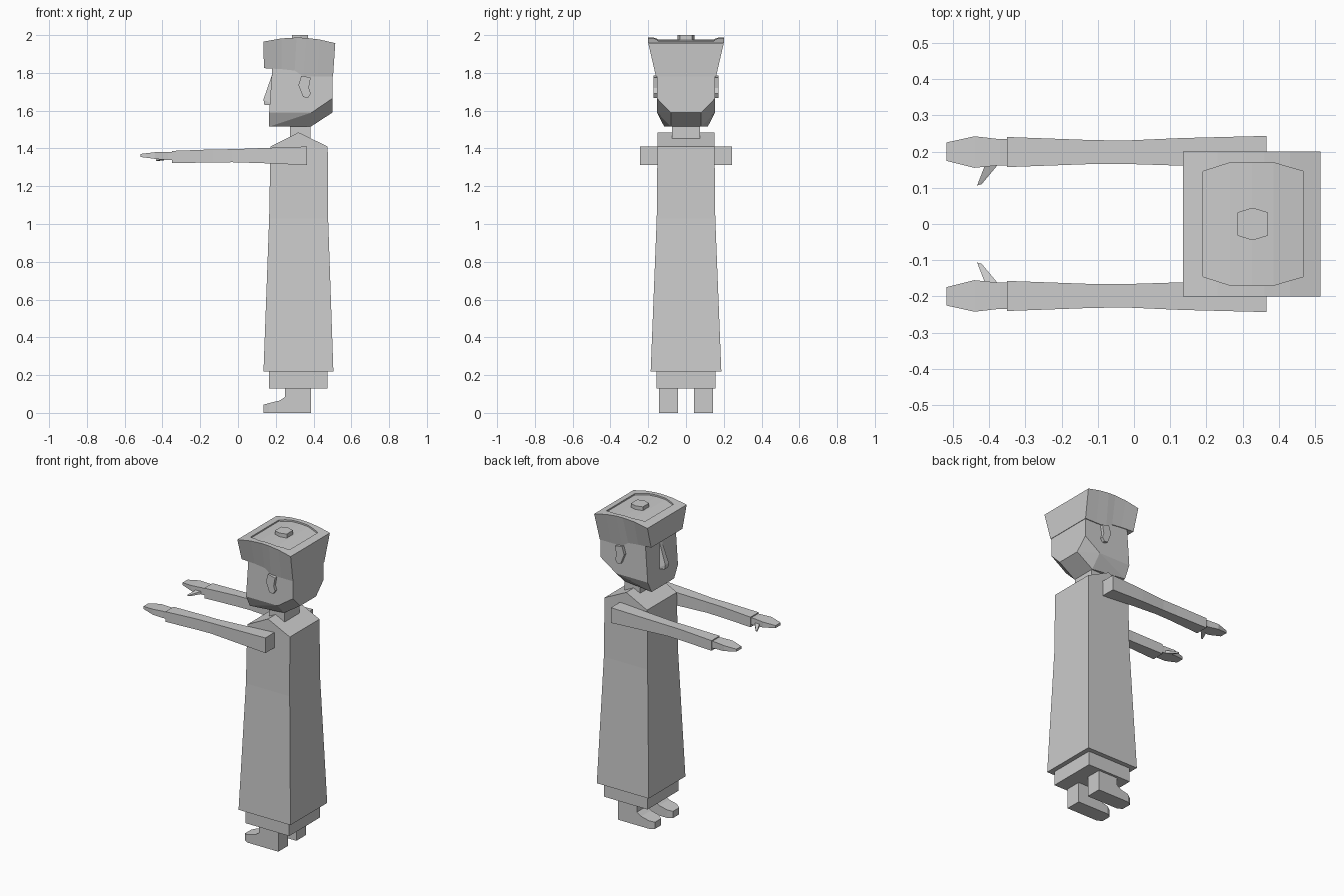
import bpy, bmesh

if "Cube" in bpy.data.objects:
    bpy.data.objects.remove(bpy.data.objects["Cube"])

grey = bpy.data.materials.new("plain_grey")
grey.use_nodes = True
grey.diffuse_color = (0.6, 0.6, 0.6, 1)
grey.node_tree.nodes["Principled BSDF"].inputs["Base Color"].default_value = (0.6, 0.6, 0.6, 1)


def finish(name, bm):
    bmesh.ops.recalc_face_normals(bm, faces=bm.faces)
    mesh = bpy.data.meshes.new(name)
    bm.to_mesh(mesh)
    bm.free()
    mesh.materials.append(grey)
    ob = bpy.data.objects.new(name, mesh)
    bpy.context.scene.collection.objects.link(ob)
    return ob


def loft(name, rings):
    """Skin a row of equal rings of points and cap both ends."""
    bm = bmesh.new()
    rows = [[bm.verts.new(p) for p in ring] for ring in rings]
    n = len(rows[0])
    for a, b in zip(rows, rows[1:]):
        for i in range(n):
            j = (i + 1) % n
            bm.faces.new((a[i], a[j], b[j], b[i]))
    bm.faces.new(rows[0])
    bm.faces.new(rows[-1])
    return finish(name, bm)


def hull(name, points):
    bm = bmesh.new()
    for p in points:
        bm.verts.new(p)
    bmesh.ops.convex_hull(bm, input=bm.verts)
    bmesh.ops.dissolve_limit(bm, angle_limit=0.01, verts=bm.verts, edges=bm.edges)
    return finish(name, bm)


def slab(x0, x1, y, z):
    """Level ring, symmetric in y."""
    return [(x0, -y, z), (x1, -y, z), (x1, y, z), (x0, y, z)]


def section(x, y0, y1, z0, z1):
    """Upright ring across x."""
    return [(x, y0, z0), (x, y1, z0), (x, y1, z1), (x, y0, z1)]


def side_prism(name, profile, y0, y1):
    return loft(name, [[(x, y, z) for x, z in profile] for y in (y0, y1)])


# Robe with a ridged shoulder line, and the skirt below it
loft("robe", [slab(0.135, 0.505, 0.187, 0.22), slab(0.165, 0.477, 0.155, 1.03),
              slab(0.172, 0.475, 0.151, 1.41)])
side_prism("shoulders", [(0.172, 1.41), (0.32, 1.485), (0.475, 1.41)], -0.151, 0.151)
loft("underskirt", [slab(0.165, 0.475, 0.157, 0.13), slab(0.165, 0.475, 0.157, 0.23)])
loft("neck", [slab(0.275, 0.385, 0.075, 1.43), slab(0.275, 0.385, 0.075, 1.54)])

# Head with chamfered jaw
head_points = []
for s in (-1, 1):
    head_points += [(0.182, s * 0.154, 1.83), (0.5, s * 0.154, 1.83),
                    (0.168, s * 0.154, 1.63), (0.165, s * 0.154, 1.59),
                    (0.39, s * 0.154, 1.59), (0.5, s * 0.154, 1.665),
                    (0.165, s * 0.115, 1.515), (0.385, s * 0.08, 1.515),
                    (0.5, s * 0.08, 1.59)]
hull("head", head_points)
hull("nose", [(0.18, -0.012, 1.79), (0.18, 0.012, 1.79),
              (0.135, -0.018, 1.66), (0.135, 0.018, 1.66),
              (0.14, -0.018, 1.63), (0.14, 0.018, 1.63),
              (0.19, -0.035, 1.63), (0.19, 0.035, 1.63)])


# Hat: flared sides, arched top with a sunken panel and a button
def arch(x):
    return 1.987 - 0.7 * (x - 0.31) ** 2


rings = []
for xb, zb, xt in [(0.137, 1.825, 0.135), (0.23, 1.82, 0.23), (0.3, 1.812, 0.31),
                   (0.345, 1.782, 0.36), (0.42, 1.78, 0.43), (0.503, 1.78, 0.515)]:
    rings.append([(xb, -0.159, zb), (xb, 0.159, zb), (xt, 0.2, arch(xt)), (xt, -0.2, arch(xt))])
hat = loft("hat", rings)
cutter = loft("panel_cutter", [section(x, -w, w, arch(x) - 0.01, 2.1) for x, w in
                               [(0.19, 0.145), (0.265, 0.169), (0.325, 0.17),
                                (0.385, 0.169), (0.468, 0.145)]])
cutter.hide_render = True
cut = hat.modifiers.new("panel", "BOOLEAN")
cut.operation, cut.object, cut.solver = "DIFFERENCE", cutter, "EXACT"
bpy.context.view_layer.objects.active = hat
bpy.ops.object.modifier_apply(modifier="panel")
bpy.data.objects.remove(cutter)
button = [(0.285, 0.032), (0.327, 0.045), (0.37, 0.032),
          (0.37, -0.032), (0.327, -0.045), (0.285, -0.032)]
loft("hat_button", [[(x, y, z) for x, y in button] for z in (1.96, 2.0)])

# Paired parts on the two sides
for s, side in ((-1, "near"), (1, "far")):
    side_prism("ear_" + side, [(0.335, 1.785), (0.385, 1.775), (0.375, 1.72), (0.385, 1.69),
                               (0.37, 1.668), (0.345, 1.672), (0.32, 1.735)], s * 0.14, s * 0.173)
    loft("arm_" + side, [section(x, s * y0, s * y1, z0, z1) for x, y0, y1, z0, z1 in
                         [(0.365, 0.15, 0.243, 1.312, 1.41), (0.13, 0.161, 0.237, 1.322, 1.402),
                          (-0.03, 0.166, 0.23, 1.327, 1.396), (-0.13, 0.165, 0.232, 1.326, 1.395),
                          (-0.35, 0.157, 0.24, 1.322, 1.387)]])
    loft("hand_" + side, [section(x, s * y0, s * y1, z0, z1) for x, y0, y1, z0, z1 in
                          [(-0.34, 0.162, 0.234, 1.338, 1.38), (-0.37, 0.162, 0.234, 1.338, 1.382),
                           (-0.44, 0.155, 0.242, 1.345, 1.38), (-0.517, 0.174, 0.225, 1.355, 1.371)]])
    hull("thumb_" + side, [(x, s * y, z) for x, y, z in
                           [(-0.37, 0.17, 1.34), (-0.37, 0.17, 1.36), (-0.41, 0.165, 1.34),
                            (-0.41, 0.165, 1.36), (-0.433, 0.106, 1.334), (-0.433, 0.106, 1.342),
                            (-0.42, 0.11, 1.334), (-0.42, 0.11, 1.342)]])
    loft("foot_" + side, [section(x, s * (0.092 - w), s * (0.092 + w), 0, h) for x, w, h in
                          [(0.135, 0.032, 0.043), (0.165, 0.05, 0.052),
                           (0.22, 0.05, 0.065), (0.25, 0.05, 0.085)]])
    loft("leg_" + side, [section(x, s * 0.042, s * 0.142, 0, 0.16) for x in (0.25, 0.387)])
